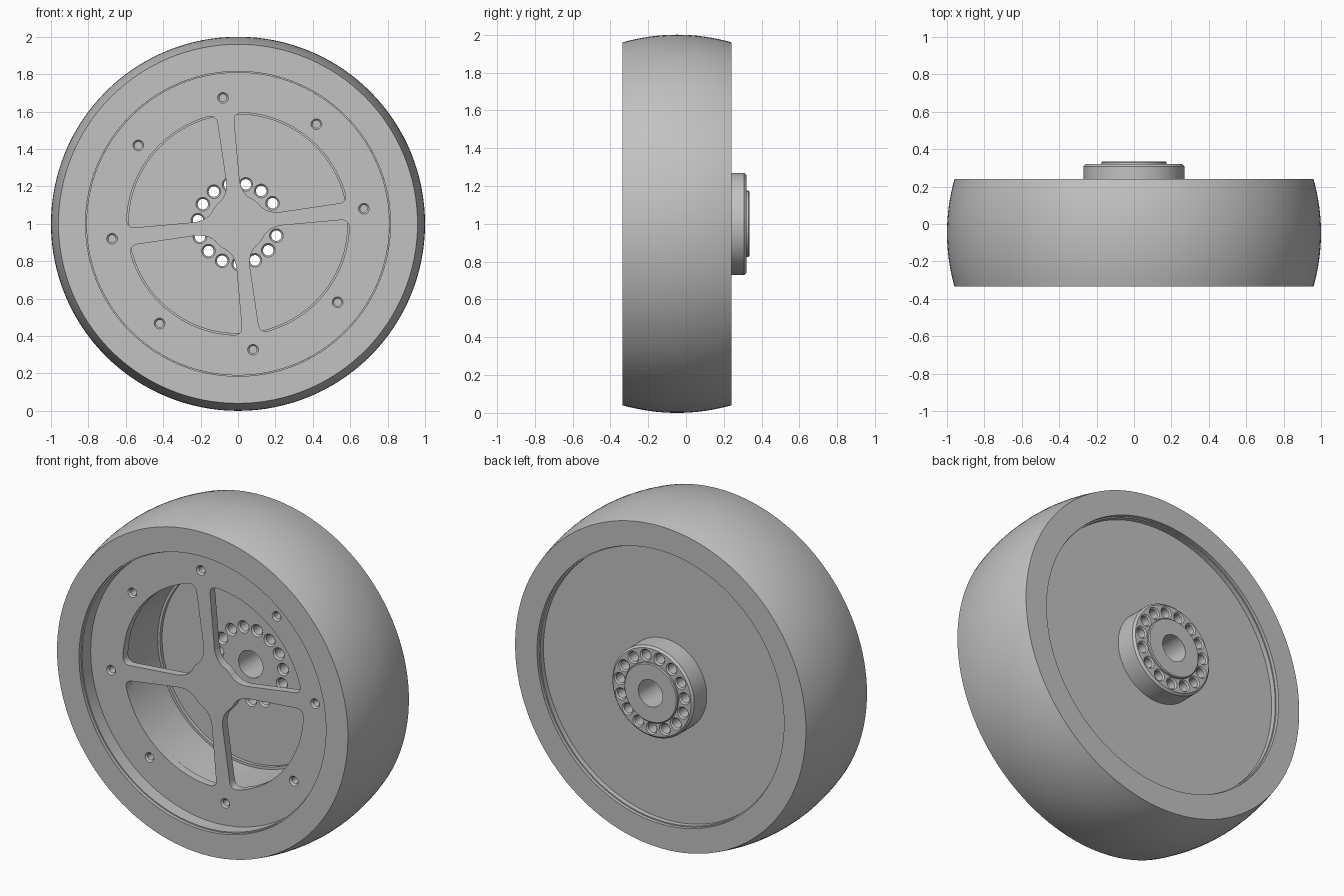
import bpy, bmesh
from math import cos, sin, pi, radians
from mathutils import Vector

if "Cube" in bpy.data.objects:
    bpy.data.objects.remove(bpy.data.objects["Cube"])

grey = bpy.data.materials.new("plain grey")
grey.use_nodes = True
grey.diffuse_color = (0.54, 0.54, 0.54, 1)
grey.node_tree.nodes["Principled BSDF"].inputs["Base Color"].default_value = (0.54, 0.54, 0.54, 1)

TILT = radians(6.8)      # rotation of spokes and holes about the axle
AXLE = 1.0               # axle height


def lathe(bm, profile, segments, cx=0.0, cz=0.0, closed=True):
    """Revolve (radius, y) points about a line parallel to the y axis."""
    rings = []
    for i in range(segments):
        a = 2 * pi * i / segments
        rings.append([bm.verts.new((cx + r * cos(a), y, AXLE + cz + r * sin(a))) for r, y in profile])
    n = len(profile)
    for i in range(segments):
        p, q = rings[i], rings[(i + 1) % segments]
        for j in range(n if closed else n - 1):
            k = (j + 1) % n
            bm.faces.new((p[j], p[k], q[k], q[j]))


def prism(bm, outline, y0, y1):
    """Extrude an (x, z) outline along y."""
    front = [bm.verts.new((x, y0, AXLE + z)) for x, z in outline]
    back = [bm.verts.new((x, y1, AXLE + z)) for x, z in outline]
    bm.faces.new(front)
    bm.faces.new(back[::-1])
    for i in range(len(outline)):
        j = (i + 1) % len(outline)
        bm.faces.new((front[i], back[i], back[j], front[j]))


def finish(bm, name):
    bmesh.ops.remove_doubles(bm, verts=bm.verts, dist=1e-5)
    bmesh.ops.recalc_face_normals(bm, faces=bm.faces)
    mesh = bpy.data.meshes.new(name)
    bm.to_mesh(mesh)
    bm.free()
    mesh.materials.append(grey)
    ob = bpy.data.objects.new(name, mesh)
    bpy.context.collection.objects.link(ob)
    return ob


def cut(ob, cutter):
    """Subtract a cutter object and delete it."""
    mod = ob.modifiers.new("holes", "BOOLEAN")
    mod.operation = "DIFFERENCE"
    mod.solver = "EXACT"
    mod.object = cutter
    bpy.context.view_layer.update()
    deps = bpy.context.evaluated_depsgraph_get()
    mesh = bpy.data.meshes.new_from_object(ob.evaluated_get(deps))
    ob.modifiers.clear()
    ob.data = mesh
    bpy.data.objects.remove(cutter)


def smooth(ob):
    bpy.ops.object.select_all(action="DESELECT")
    ob.select_set(True)
    bpy.context.view_layer.objects.active = ob
    bpy.ops.object.shade_smooth_by_angle(angle=radians(30))


def hole_ring(name, profile, count, radius, start):
    bm = bmesh.new()
    for i in range(count):
        a = start + 2 * pi * i / count
        lathe(bm, profile, 20, radius * cos(a), radius * sin(a), closed=False)
    return finish(bm, name)


def bend(a, b, c, steps=6):
    """Rounded corner from a to c around b."""
    a, b, c = Vector(a), Vector(b), Vector(c)
    pts = []
    for i in range(steps + 1):
        t = i / steps
        pts.append((1 - t) ** 2 * a + 2 * t * (1 - t) * b + t * t * c)
    return pts


def polar(r, deg):
    return Vector((r * cos(radians(deg)), r * sin(radians(deg))))


# Tyre with a crowned tread
Y0, Y1, MID, HALF = -0.335, 0.24, -0.0475, 0.2875
tread = []
for i in range(17):
    t = -1 + i / 8
    tread.append((1.0 - 0.04 * t * t, MID + HALF * t))
bm = bmesh.new()
lathe(bm, [(0.815, Y0)] + tread + [(0.815, Y1)], 128)
tyre = finish(bm, "tyre")

# Wheel core: barrel, back plate and stepped hub with bore
bm = bmesh.new()
lathe(bm, [(0.08, 0.12), (0.585, 0.12), (0.585, 0.10), (0.6, 0.10), (0.6, -0.187),
           (0.808, -0.187), (0.808, -0.315), (0.815, -0.315), (0.815, 0.22),
           (0.808, 0.22), (0.808, 0.19), (0.27, 0.19), (0.27, 0.308), (0.258, 0.32),
           (0.175, 0.32), (0.175, 0.33), (0.17, 0.335), (0.08, 0.335)], 96)
core = finish(bm, "wheel_core")

# Front plate with four spokes
bm = bmesh.new()
lathe(bm, [(0, -0.235), (0.808, -0.235), (0.808, -0.187), (0, -0.187)], 96, closed=False)
plate = finish(bm, "spoked_front_plate")

# Window outline between two spokes, half built then mirrored about the diagonal
half = [polar(0.153, d) for d in (45, 40, 35)]
half += bend(polar(0.153, 31), (0.165, 0.038), (0.23, 0.036))
half += bend((0.545, 0.045), (0.592, 0.046), polar(0.595, 9))
half += [polar(0.595, d) for d in range(12, 46, 3)]
mirror = [Vector((p.y, p.x)) for p in half[1:-1]][::-1]
window = half + mirror
bm = bmesh.new()
for k in range(4):
    a = TILT + k * pi / 2
    prism(bm, [(p.x * cos(a) - p.y * sin(a), p.x * sin(a) + p.y * cos(a)) for p in window], -0.3, -0.15)
cut(plate, finish(bm, "window_cutter"))

# Screw holes through the plate into the barrel
screw = [(0, -0.3), (0.029, -0.3), (0.029, -0.235), (0.02, -0.225), (0.02, -0.08), (0, -0.08)]
for ob in (plate, core):
    cut(ob, hole_ring("screw_cutter", screw, 8, 0.678, TILT))

# Ring of chamfered holes through the hub
hub_hole = [(0, 0.05), (0.037, 0.05), (0.037, 0.12), (0.028, 0.13), (0.028, 0.312),
            (0.036, 0.32), (0.036, 0.37), (0, 0.37)]
cut(core, hole_ring("hub_hole_cutter", hub_hole, 15, 0.215, TILT))

for ob in (tyre, core, plate):
    smooth(ob)
